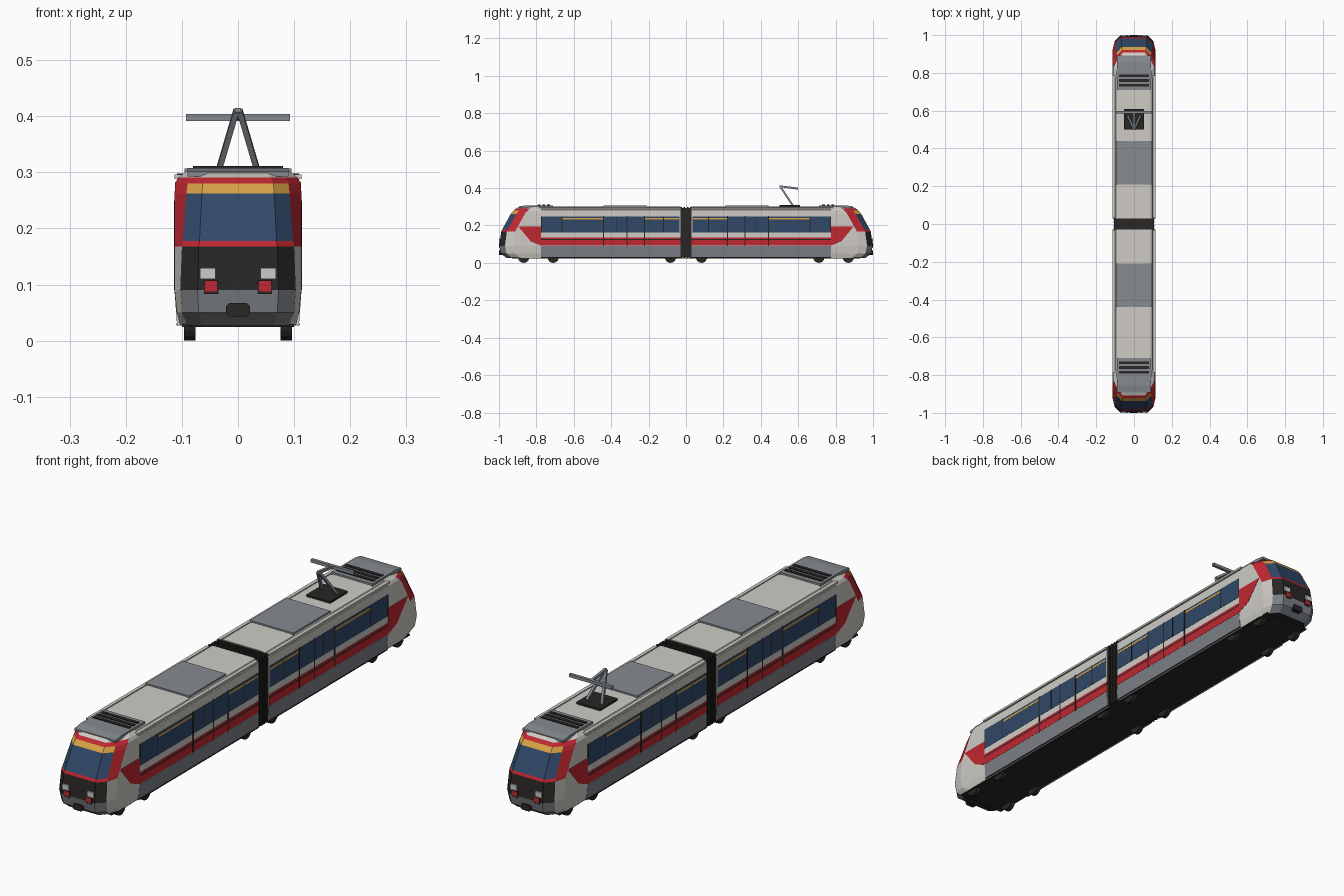
import bpy, bmesh, math
from mathutils import Vector

if "Cube" in bpy.data.objects:
    bpy.data.objects.remove(bpy.data.objects["Cube"])

def material(name, rgb):
    m = bpy.data.materials.new(name)
    m.diffuse_color = (*rgb, 1)
    m.use_nodes = True
    m.node_tree.nodes["Principled BSDF"].inputs["Base Color"].default_value = m.diffuse_color
    return m

WHITE = material("white", (.62, .6, .56))
RED = material("red", (.53, .02, .03))
DARK = material("dark", (.022, .02, .018))
BLUE = material("glass", (.03, .065, .14))
GREY = material("grey", (.24, .26, .28))
SKIRT = material("skirt_grey", (.2, .215, .235))
YELLOW = material("amber", (.68, .36, .06))
LAMP = material("lamp", (.75, .75, .72))

def mesh_object(name, verts, faces, mats, indices=None, mirror=""):
    me = bpy.data.meshes.new(name)
    me.from_pydata(verts, [], faces)
    for m in mats:
        me.materials.append(m)
    if indices:
        me.polygons.foreach_set("material_index", indices)
    bm = bmesh.new()
    bm.from_mesh(me)
    bmesh.ops.recalc_face_normals(bm, faces=bm.faces)
    bm.to_mesh(me)
    bm.free()
    ob = bpy.data.objects.new(name, me)
    bpy.context.collection.objects.link(ob)
    if mirror:
        mod = ob.modifiers.new("mirror", "MIRROR")
        mod.use_axis = ["x" in mirror, "y" in mirror, False]
        mod.use_mirror_merge = False
    return ob

def prism(name, outline, axis, lo, hi, mat, mirror=""):
    """Extrude a 2D outline: axis 'x' takes (y, z) points, axis 'y' takes (x, z)."""
    n = len(outline)
    if axis == "x":
        verts = [(d, a, b) for d in (lo, hi) for a, b in outline]
    else:
        verts = [(a, d, b) for d in (lo, hi) for a, b in outline]
    faces = [(i, (i + 1) % n, n + (i + 1) % n, n + i) for i in range(n)]
    faces += [tuple(range(n)), tuple(range(n, 2 * n))]
    return mesh_object(name, verts, faces, [mat], None, mirror)

def box(name, x, y, z, mat, mirror=""):
    pts = [(y[0], z[0]), (y[1], z[0]), (y[1], z[1]), (y[0], z[1])]
    return prism(name, pts, "x", x[0], x[1], mat, mirror)

def rod(name, a, b, t, mat, mirror=""):
    """Square bar between two points."""
    a, b = Vector(a), Vector(b)
    d = (b - a).normalized()
    u = d.cross(Vector((1, 0, 0)) if abs(d.x) < .9 else Vector((0, 0, 1))).normalized() * t
    v = d.cross(u).normalized() * t
    verts = [p + o for p in (a, b) for o in (u + v, u - v, -u - v, v - u)]
    faces = [(i, (i + 1) % 4, 4 + (i + 1) % 4, 4 + i) for i in range(4)]
    return mesh_object(name, verts, faces + [(0, 1, 2, 3), (4, 5, 6, 7)], [mat], None, mirror)

CAB, JOINT = -.775, -.03

# Car bodies
half = [(.108, .027), (.1125, .09), (.1125, .283), (.102, .286), (.095, .297), (.08, .301)]
prism("car_body", half + [(-x, z) for x, z in reversed(half)], "y", CAB, JOINT, WHITE, "y")
box("roof_gutter", (.1, .1135), (CAB - .01, JOINT - .005), (.288, .296), WHITE, "xy")
box("underframe", (-.1, .1), (-.93, .93), (.024, .03), DARK)

# Cabs: stacked rings (z, half width, corner x, front y)
rings = [(.027, .103, .09, -.96), (.05, .109, .1, -.99), (.09, .113, .103, -.998),
         (.168, .113, .1, -.988), (.178, .113, .098, -.983), (.262, .113, .092, -.937),
         (.28, .112, .09, -.922), (.291, .106, .084, -.908), (.302, .092, .074, -.885)]
verts, faces, idx = [], [], []
for z, w, c, y in rings:
    right = [(w, CAB, z), (w, y + .075, z), (c, y + .03, z), (c * .7, y, z)]
    verts += right + [(-a, b, h) for a, b, h in reversed(right)]
cab_mats = [WHITE, SKIRT, DARK, RED, BLUE, YELLOW]
front = [1, 1, 2, 3, 4, 5, 3, 0]      # front colour of each level
corner = [0, 0, 0, 3, 3, 3, 3, 0]     # corner colour of each level
for lv in range(len(rings) - 1):
    for s in range(7):
        a = lv * 8 + s
        faces.append((a, a + 1, a + 9, a + 8))
        idx.append(front[lv] if s in (2, 3, 4) else corner[lv] if s in (1, 5) else 0)
last = len(verts) - 8
faces += [tuple(range(8)), tuple(range(last, last + 8))]
faces.append(tuple(range(0, len(verts), 8)) + tuple(range(len(verts) - 1, 0, -8)))
idx += [2, 0, 0]
mesh_object("cab", verts, faces, cab_mats, idx, "y")

# Cab trim: red side wedge, lights, coupler cover
prism("cab_side_wedge", [(CAB, .195), (-.897, .195), (-.83, .115), (CAB, .092)],
      "x", .11, .114, RED, "xy")
box("headlight", (.04, .068), (-.9995, -.96), (.11, .13), LAMP, "xy")
box("tail_light_housing", (.035, .061), (-.9995, -.96), (.083, .107), DARK, "xy")
box("tail_light", (.037, .059), (-1, -.96), (.088, .106), RED, "xy")
c = [(-.021, .048), (-.016, .043), (.016, .043), (.021, .048),
     (.021, .062), (.016, .067), (-.016, .067), (-.021, .062)]
prism("coupler_cover", c, "y", -1, -.96, DARK, "y")

# Side bands and glazing
def band(name, y0, y1, z0, z1, mat, out=.1135):
    box(name, (.107, out), (y0, y1), (z0, z1), mat, "xy")

lower = [(.1, .029), (.1087, .029), (.1132, .09), (.1, .09)]
prism("skirt_panel", lower, "y", CAB, JOINT, SKIRT, "xy")
band("sill_strip", CAB, JOINT, .027, .032, DARK, .1095)
band("red_band", CAB, JOINT, .092, .122, RED)
band("dark_band_line", CAB, JOINT, .122, .128, DARK)
band("thin_red_line", CAB, JOINT, .128, .136, RED)
band("side_glass", CAB, JOINT - .005, .163, .248, BLUE)
for y0, y1 in ((-.66, -.445), (-.22, -.037)):
    band("amber_stripe", y0, y1, .232, .24, YELLOW, .114)
for y in (CAB + .002, -.663, -.37, -.12):
    band("window_post", y - .002, y + .002, .163, .248, DARK, .1142)
for y in (-.442, -.315, -.222):
    band("door_post", y - .003, y + .003, .09, .25, DARK, .1142)

# Articulation bellows
for i in range(7):
    y = -.03 + i * .06 / 7
    s = .004 * (i % 2)
    box("bellows_fold", (-.109 + s, .109 - s), (y, y + .06 / 7), (.028 + s, .298 - s), DARK)

# Roof equipment
box("roof_unit", (-.095, .095), (-.44, -.21), (.295, .307), GREY, "y")
prism("cab_roof_shroud", [(-.71, .295), (-.71, .308), (-.855, .308), (-.892, .302), (-.892, .293)],
      "x", -.09, .09, GREY, "y")
for y in (-.785, -.76, -.735):
    box("vent_slat", (-.08, .08), (y - .007, y + .007), (.305, .311), DARK, "y")

# Wheels
n = 16
disc = [(math.cos(2 * math.pi * i / n) * .03, math.sin(2 * math.pi * i / n) * .03)
        for i in range(n)]
for y in (-.868, -.71, -.083):
    prism("wheel", [(y + a, .03 + b) for a, b in disc], "x", .076, .096, DARK, "xy")

# Current collector on the rear car
box("collector_base", (-.052, .052), (.5, .61), (.298, .309), DARK)
rod("collector_lower_arm", (.033, .57, .308), (.003, .503, .41), .005, GREY, "x")
rod("collector_upper_arm", (0, .5, .41), (0, .592, .398), .005, GREY)
rod("collector_bar", (-.093, .592, .398), (.093, .592, .398), .006, GREY)
